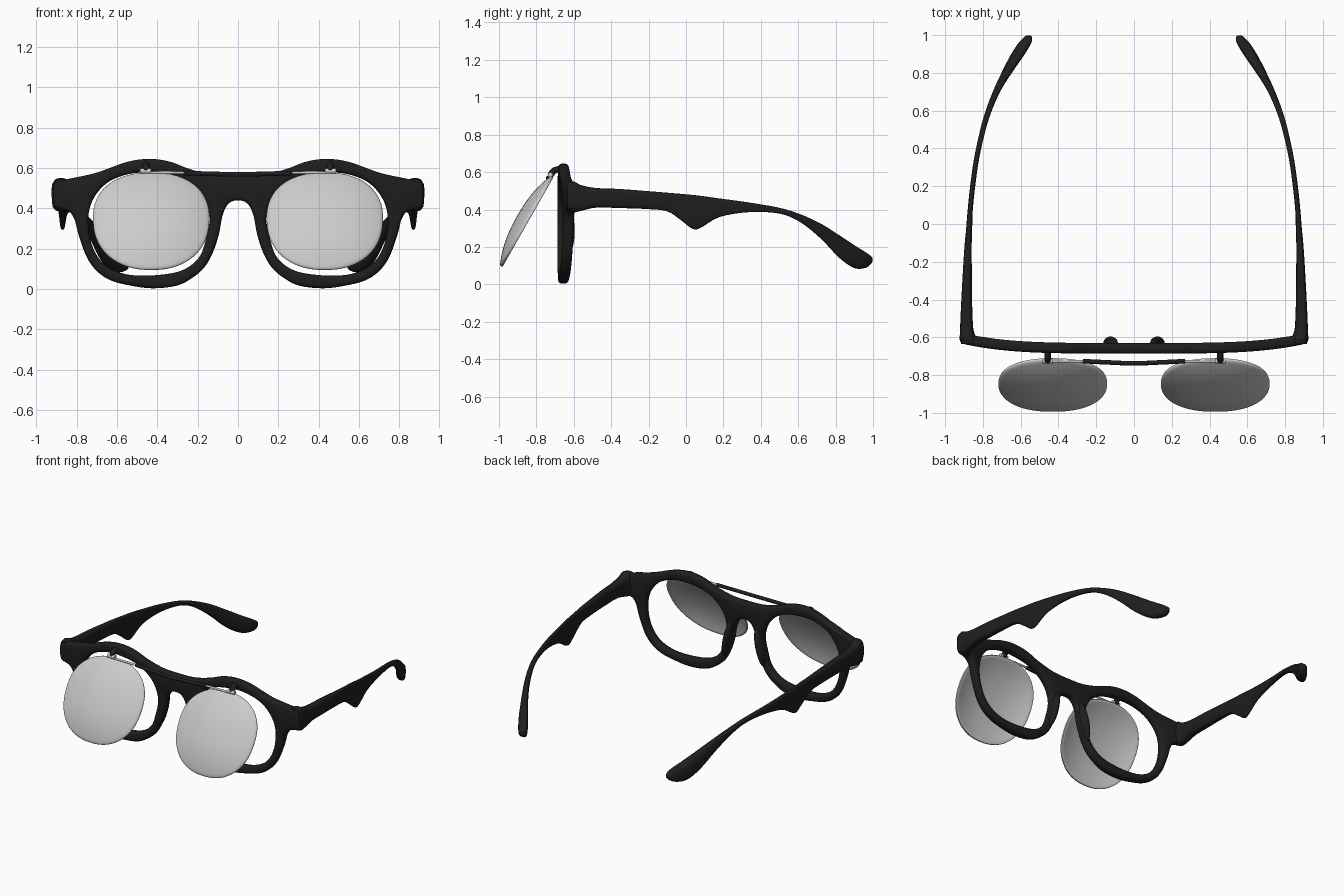
import bpy, bmesh, math
from mathutils import Vector

if "Cube" in bpy.data.objects:
    bpy.data.objects.remove(bpy.data.objects["Cube"])

dark = bpy.data.materials.new("dark_plastic")
dark.diffuse_color = (0.013, 0.013, 0.013, 1)
dark.use_nodes = True
dark.node_tree.nodes["Principled BSDF"].inputs["Base Color"].default_value = dark.diffuse_color


def finish(ob, mat=None, angle=40):
    if mat:
        ob.data.materials.clear()
        ob.data.materials.append(mat)
    bpy.ops.object.select_all(action='DESELECT')
    bpy.context.view_layer.objects.active = ob
    ob.select_set(True)
    bpy.ops.object.shade_smooth_by_angle(angle=math.radians(angle))
    return ob


def from_bmesh(name, bm, mat=None, angle=40):
    bmesh.ops.recalc_face_normals(bm, faces=bm.faces[:])
    me = bpy.data.meshes.new(name)
    bm.to_mesh(me)
    bm.free()
    ob = bpy.data.objects.new(name, me)
    bpy.context.collection.objects.link(ob)
    return finish(ob, mat, angle)


def spline(pts, n, closed):
    """Catmull-Rom samples through points of any dimension."""
    pts = [Vector(p) for p in pts]
    m = len(pts)
    get = (lambda i: pts[i % m]) if closed else (lambda i: pts[max(0, min(m - 1, i))])
    out = []
    for i in range(m if closed else m - 1):
        a, b, c, d = (get(i + k) for k in (-1, 0, 1, 2))
        for j in range(n):
            t = j / n
            out.append(0.5 * (2 * b + (c - a) * t + (2 * a - 5 * b + 4 * c - d) * t * t
                              + (3 * b - a - 3 * c + d) * t ** 3))
    if not closed:
        out.append(pts[-1])
    return out


def skin(bm, rings):
    for a, b in zip(rings, rings[1:]):
        for i in range(len(a)):
            k = (i + 1) % len(a)
            bm.faces.new((a[i], a[k], b[k], b[i]))


# Front frame: outline with two openings, rounded rims, wrapped slightly back
half = [(0, .56), (.12, .565), (.24, .595), (.34, .632), (.44, .645), (.55, .63), (.7, .577),
        (.83, .548), (.905, .53), (.922, .51), (.92, .42), (.905, .4), (.84, .385), (.81, .345),
        (.79, .27), (.75, .16), (.7, .09), (.63, .043), (.53, .017), (.42, .004), (.3, .018),
        (.22, .06), (.165, .11), (.125, .18), (.095, .27), (.075, .37), (.045, .425), (0, .44)]
outer = half + [(-x, z) for x, z in half[-2:0:-1]]
hole = [(.14, .36), (.158, .25), (.195, .155), (.28, .092), (.42, .068), (.56, .075), (.665, .125),
        (.724, .22), (.742, .34), (.72, .44), (.65, .525), (.54, .57), (.42, .575), (.28, .545),
        (.18, .465)]
rim_profile = [(.018, 0), (.009, .003), (.003, .009), (0, .018),
               (0, .038), (.003, .047), (.009, .053), (.018, .056)]


def frame_point(x, z, d):
    return (x, -.686 + .055 * (abs(x) / .92) ** 4 + d, z)


bm = bmesh.new()
caps = [[], []]
for pts, into in ((outer, 1), (hole, -1), ([(-x, z) for x, z in hole], -1)):
    loop = spline(pts, 6, True)
    m = len(loop)
    area = sum(loop[i - 1].x * loop[i].y - loop[i].x * loop[i - 1].y for i in range(m))
    s = into * (1 if area > 0 else -1)
    tang = [(loop[(i + 1) % m] - loop[i - 1]).normalized() for i in range(m)]
    rings = [[bm.verts.new(frame_point(p.x - s * t.y * off, p.y + s * t.x * off, d))
              for p, t in zip(loop, tang)] for off, d in rim_profile]
    skin(bm, rings)
    for cap, ring in zip(caps, (rings[0], rings[-1])):
        cap += [bm.edges.get((ring[i - 1], ring[i])) for i in range(m)]
for cap in caps:
    bmesh.ops.triangle_fill(bm, use_beauty=True, use_dissolve=False, edges=cap,
                            normal=(0, 1, 0))
from_bmesh("front_frame", bm, dark, 50)

# Temple arm stations: y, inner x, outer x, bottom z, top z
temple = [(-.635, .83, .915, .4, .545), (-.6, .835, .922, .385, .55), (-.56, .85, .921, .393, .53),
          (-.48, .855, .918, .41, .515), (-.36, .858, .912, .408, .51), (-.2, .859, .903, .402, .498),
          (-.1, .859, .896, .39, .49), (-.03, .857, .889, .345, .484), (.035, .855, .884, .297, .478),
          (.08, .853, .88, .303, .473), (.18, .843, .87, .36, .459), (.34, .821, .848, .386, .437),
          (.5, .785, .814, .378, .409), (.61, .749, .782, .333, .375), (.72, .698, .739, .245, .325),
          (.82, .633, .692, .141, .262), (.9, .578, .65, .087, .209), (.96, .543, .61, .088, .172),
          (.988, .54, .583, .108, .152), (.998, .548, .57, .122, .14)]


def power(v, e):
    return math.copysign(abs(v) ** e, v)


def make_temple(name, side):
    bm = bmesh.new()
    rings = []
    for y, xi, xo, zb, zt in spline(temple, 4, False):
        ring = []
        for k in range(24):
            a = 2 * math.pi * k / 24
            ring.append(bm.verts.new((side * ((xi + xo) / 2 + (xo - xi) / 2 * power(math.cos(a), .65)), y,
                                      (zb + zt) / 2 + (zt - zb) / 2 * power(math.sin(a), .65))))
        rings.append(ring)
    skin(bm, rings)
    bm.faces.new(rings[0])
    bm.faces.new(rings[-1])
    from_bmesh(name, bm, dark, 50)


# Flip-up lens: dished disc as rings of (radius, height)
dome = [(r, .052 * (1 - r ** 2.4)) for r in (.15, .3, .45, .6, .75, .86, .93, .97)]
lens_profile = dome + [(.99, -.001), (1, -.006), (.99, -.014), (.965, -.015)] \
    + [(r, h - .02) for r, h in reversed(dome[:-1])]


def make_lens(name, side):
    up, out = Vector((0, .494, .87)), Vector((0, -.87, .494))
    centre = Vector((side * .43, -.858, .34))
    bm = bmesh.new()
    rings = []
    for r, h in lens_profile:
        ring = []
        for k in range(64):
            a = 2 * math.pi * k / 64
            u, v = .288 * r * power(math.cos(a), .89), .277 * r * power(math.sin(a), .87)
            u *= 1 + .12 * v
            ring.append(bm.verts.new(centre + Vector((side * u, 0, 0)) + up * v + out * h))
        rings.append(ring)
    skin(bm, rings)
    for ring, h in ((rings[0], .052), (rings[-1], .032)):
        tip = bm.verts.new(centre + out * h)
        for i in range(64):
            bm.faces.new((ring[i - 1], ring[i], tip))
    from_bmesh(name, bm, None, 60)


def rod(name, pts, radius, mat=None):
    cu = bpy.data.curves.new(name, 'CURVE')
    cu.dimensions = '3D'
    cu.bevel_depth, cu.bevel_resolution, cu.use_fill_caps = radius, 3, True
    path = spline(pts, 6, False)
    sp = cu.splines.new('POLY')
    sp.points.add(len(path) - 1)
    for q, p in zip(sp.points, path):
        q.co = (*p, 1)
    ob = bpy.data.objects.new(name, cu)
    bpy.context.collection.objects.link(ob)
    bpy.ops.object.select_all(action='DESELECT')
    bpy.context.view_layer.objects.active = ob
    ob.select_set(True)
    bpy.ops.object.convert(target='MESH')
    return finish(bpy.context.object, mat)


def nose_pad(name, side):
    bpy.ops.mesh.primitive_uv_sphere_add(segments=24, ring_count=14, radius=1,
                                         location=(side * .124, -.635, .285),
                                         rotation=(0, side * math.radians(-13), 0))
    ob = bpy.context.object
    ob.name = name
    ob.scale = (.027, .04, .13)
    finish(ob, dark)


for label, s in (("right", 1), ("left", -1)):
    make_temple(label + "_temple", s)
    make_lens(label + "_flip_lens", s)
    nose_pad(label + "_nose_pad", s)
    # Hinge arm from the lens top up to the brow, with its pale knuckle
    rod(label + "_hinge_arm", [(s * .457, -.725, .582), (s * .457, -.705, .608),
                               (s * .457, -.665, .618)], .018, dark)
    rod(label + "_hinge_knuckle", [(s * .43, -.725, .585), (s * .485, -.725, .585)], .014)
    # Pale strip along the lens top
    rod(label + "_lens_strip", [(s * .15, -.731, .573), (s * .3, -.727, .577),
                                (s * .46, -.727, .577)], .007)

# Bar joining the two lenses
rod("lens_bridge_bar", [(-.27, -.726, .575), (-.13, -.733, .571), (0, -.738, .568),
                        (.13, -.733, .571), (.27, -.726, .575)], .012, dark)
